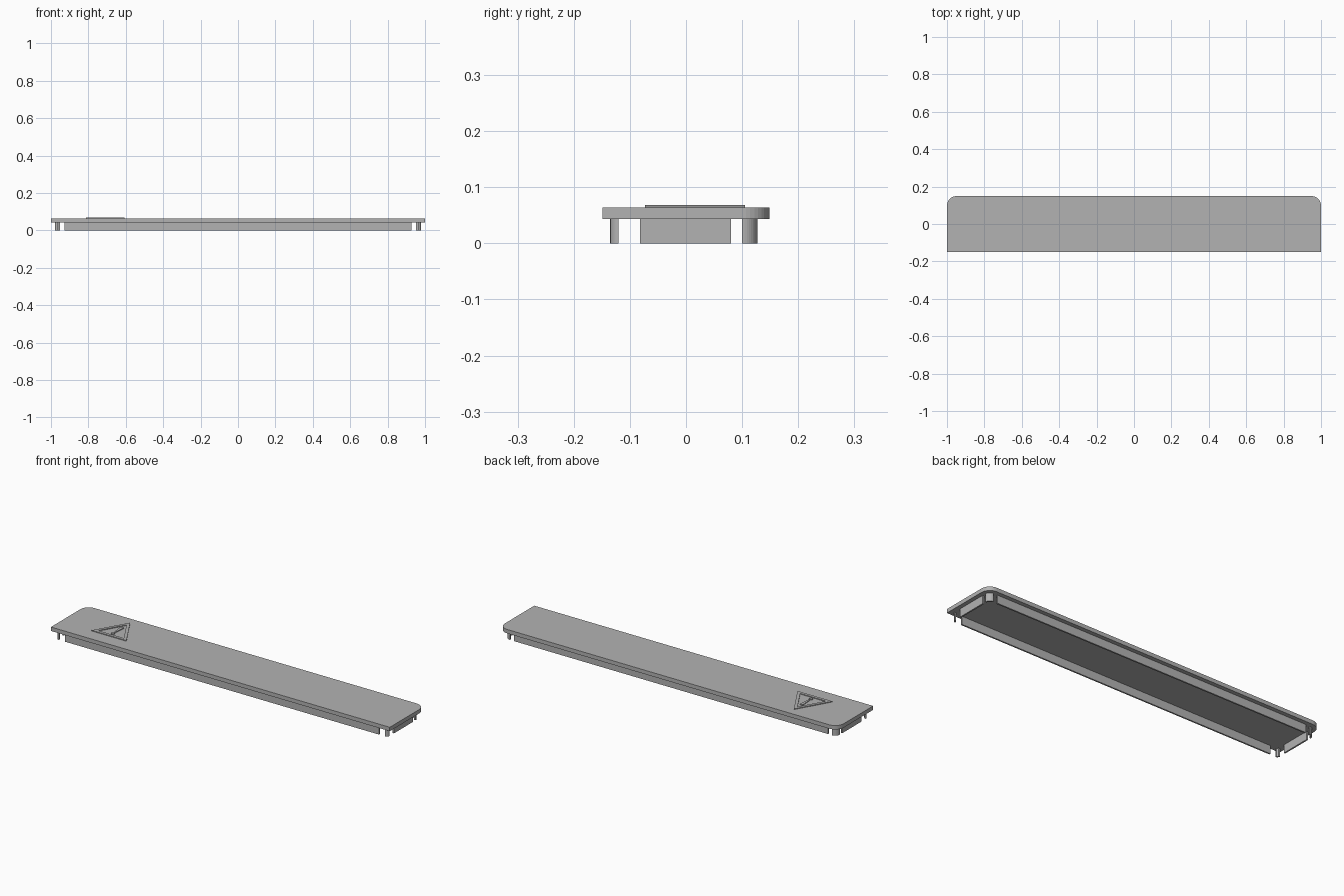
import bpy, bmesh, math
from math import cos, sin, pi

if "Cube" in bpy.data.objects:
    bpy.data.objects.remove(bpy.data.objects["Cube"], do_unlink=True)

grey = bpy.data.materials.new("light grey")
grey.use_nodes = True
colour = (0.45, 0.45, 0.45, 1)
grey.diffuse_color = colour
grey.node_tree.nodes["Principled BSDF"].inputs["Base Color"].default_value = colour

LID_BOTTOM, LID_TOP, SIGN_TOP = 0.043, 0.064, 0.068
HALF_Y, WALL = 0.149, 0.008
OUT_X, FRONT_Y, BACK_Y = 0.978, -0.135, 0.127


def arc(cx, cy, r, a0, a1, n=10):
    """Points along an arc, angles in degrees."""
    angles = [math.radians(a0 + (a1 - a0) * i / n) for i in range(n + 1)]
    return [(cx + r * cos(a), cy + r * sin(a)) for a in angles]


def prism(name, outline, z0, z1):
    """Upright solid from a flat outline."""
    bm = bmesh.new()
    face = bm.faces.new([bm.verts.new((x, y, z0)) for x, y in outline])
    top = bmesh.ops.extrude_face_region(bm, geom=[face])["geom"]
    bmesh.ops.translate(bm, vec=(0, 0, z1 - z0),
                        verts=[v for v in top if isinstance(v, bmesh.types.BMVert)])
    bmesh.ops.recalc_face_normals(bm, faces=bm.faces)
    mesh = bpy.data.meshes.new(name)
    bm.to_mesh(mesh)
    bm.free()
    mesh.materials.append(grey)
    obj = bpy.data.objects.new(name, mesh)
    bpy.context.collection.objects.link(obj)
    return obj


def box(name, x0, x1, y0, y1, z0, z1):
    return prism(name, [(x0, y0), (x1, y0), (x1, y1), (x0, y1)], z0, z1)


def mirrored(obj):
    obj.modifiers.new("Mirror", 'MIRROR').use_axis[0] = True


# Lid plate with rounded back corners
R = 0.05
prism("lid_plate",
      [(-1, -HALF_Y), (1, -HALF_Y)]
      + arc(1 - R, HALF_Y - R, R, 0, 90) + arc(R - 1, HALF_Y - R, R, 90, 180),
      LID_BOTTOM, LID_TOP)

# Skirt walls under the lid
box("front_wall", -0.927, 0.927, FRONT_Y, FRONT_Y + WALL, 0, LID_BOTTOM)
box("back_wall", -0.927, 0.927, BACK_Y - WALL, BACK_Y, 0, LID_BOTTOM)
mirrored(box("side_walls", OUT_X - WALL, OUT_X, -0.082, 0.08, 0, LID_BOTTOM))

# Curved corner tabs, mirrored to both ends
for name, r, y, a0 in (("back_corner_tabs", 0.027, BACK_Y - 0.027, 0),
                       ("front_corner_tabs", 0.015, FRONT_Y + 0.015, -90)):
    x = OUT_X - r
    mirrored(prism(name, arc(x, y, r, a0, a0 + 90)
                   + arc(x, y, r - WALL, a0 + 90, a0), 0, LID_BOTTOM))

# Raised warning triangle: three mitred bars
SX, SY = -0.71, -0.0137
RAD = 0.1187
outer = arc(SX, SY, RAD, 90, 450, 3)
inner = arc(SX, SY, RAD * 0.74, 90, 450, 3)
for i, side in enumerate(("left", "bottom", "right")):
    prism("triangle_%s_bar" % side,
          [outer[i], outer[i + 1], inner[i + 1], inner[i]], LID_TOP, SIGN_TOP)

# Raised exclamation mark: tapered stroke and dot
prism("mark_stroke",
      arc(SX, 0.036, 0.009, 0, 180) + arc(SX, -0.02, 0.004, 180, 360),
      LID_TOP, SIGN_TOP)
prism("mark_dot", arc(SX, -0.04, 0.009, 0, 337.5, 15), LID_TOP, SIGN_TOP)
